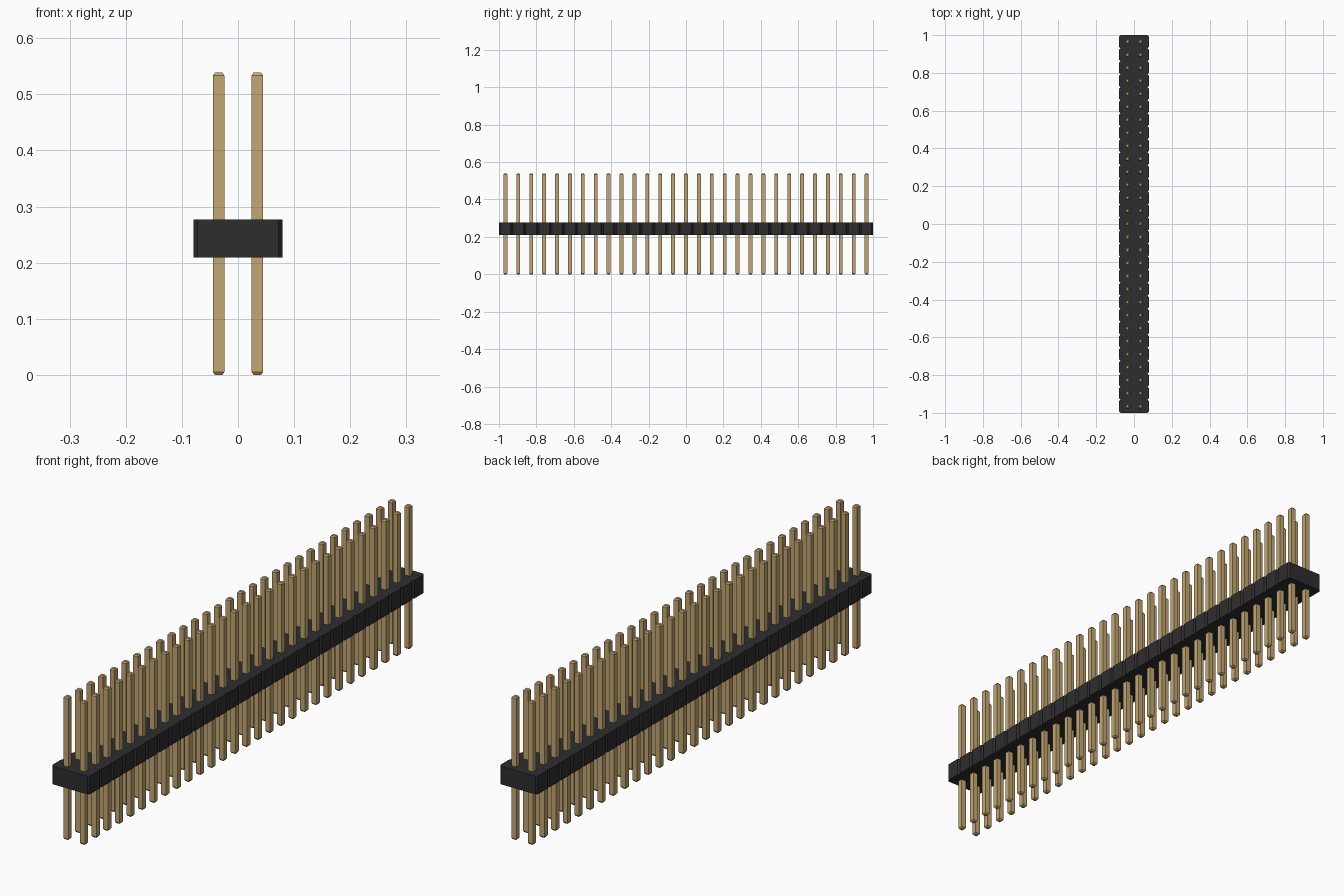
import bpy
import bmesh

cube = bpy.data.objects.get("Cube")
if cube:
    bpy.data.objects.remove(cube)

COUNT = 29
PITCH = 2 / COUNT
FIRST = -1 + PITCH / 2


def material(name, colour, roughness):
    mat = bpy.data.materials.new(name)
    mat.use_nodes = True
    mat.diffuse_color = colour
    shader = mat.node_tree.nodes["Principled BSDF"]
    shader.inputs["Base Color"].default_value = colour
    shader.inputs["Roughness"].default_value = roughness
    return mat


def loft(name, rings, mat):
    """Closed solid skinned through a stack of equal-length rings."""
    bm = bmesh.new()
    loops = [[bm.verts.new(p) for p in ring] for ring in rings]
    for low, high in zip(loops, loops[1:]):
        for i in range(len(low)):
            j = (i + 1) % len(low)
            bm.faces.new((low[i], low[j], high[j], high[i]))
    bm.faces.new(loops[0][::-1])
    bm.faces.new(loops[-1])
    bmesh.ops.recalc_face_normals(bm, faces=bm.faces)
    mesh = bpy.data.meshes.new(name)
    bm.to_mesh(mesh)
    bm.free()
    mesh.materials.append(mat)
    obj = bpy.data.objects.new(name, mesh)
    bpy.context.collection.objects.link(obj)
    return obj


def repeat(obj, count, x, y):
    array = obj.modifiers.new("Repeat", "ARRAY")
    array.count = count
    array.use_relative_offset = False
    array.use_constant_offset = True
    array.constant_offset_displace = (x, y, 0)


black = material("black plastic", (0.027, 0.027, 0.028, 1), 0.6)
gold = material("gold metal", (0.55, 0.39, 0.17, 1), 0.5)

# Plastic strip: one outline with a notch between neighbouring cells
HALF, CHAMFER = 0.079, 0.007
side = []
for i in range(COUNT):
    start, end = -1 + i * PITCH, -1 + (i + 1) * PITCH
    if i == 0:
        side.append((HALF - CHAMFER, start))
    side += [(HALF, start + CHAMFER), (HALF, end - CHAMFER),
             (HALF - CHAMFER, end)]
outline = side + [(-x, y) for x, y in reversed(side)]
loft("plastic_strip", [[(x, y, z) for x, y in outline] for z in (0.209, 0.277)], black)

# Square pins with tapered tips, repeated in two rows
corners = [(-1, -1), (1, -1), (1, 1), (-1, 1)]
levels = [(0.0, 0.0065), (0.005, 0.01), (0.534, 0.01), (0.539, 0.0065)]
pins = loft("pins", [[(x * r, y * r, z) for x, y in corners] for z, r in levels], gold)
pins.location = (-PITCH / 2, FIRST, 0)
repeat(pins, 2, PITCH, 0)
repeat(pins, COUNT, 0, PITCH)
